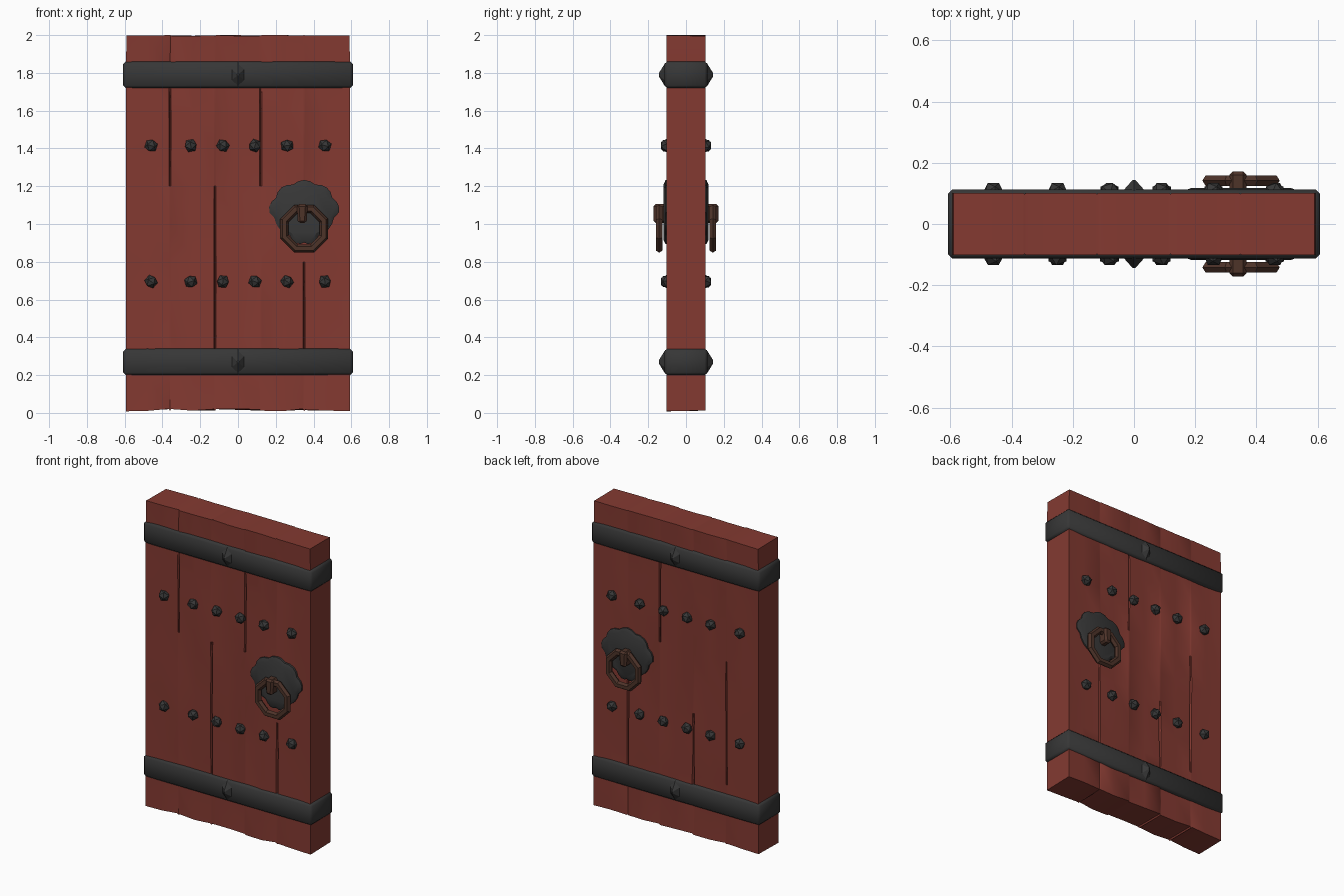
import bpy, bmesh, math, random
from mathutils import Matrix, Vector

random.seed(4)
if "Cube" in bpy.data.objects:
    bpy.data.objects.remove(bpy.data.objects["Cube"])


def material(name, rgb):
    m = bpy.data.materials.new(name)
    m.use_nodes = True
    m.diffuse_color = (*rgb, 1)
    m.node_tree.nodes["Principled BSDF"].inputs["Base Color"].default_value = (*rgb, 1)
    return m


RED = material("red painted wood", (0.23, 0.042, 0.031))
IRON = material("dark iron", (0.038, 0.038, 0.038))
RUST = material("brown iron", (0.075, 0.033, 0.022))


def finish(bm, name, mat, smooth=None):
    bmesh.ops.recalc_face_normals(bm, faces=bm.faces)
    me = bpy.data.meshes.new(name)
    bm.to_mesh(me)
    bm.free()
    me.materials.append(mat)
    ob = bpy.data.objects.new(name, me)
    bpy.context.collection.objects.link(ob)
    if smooth:
        bpy.ops.object.select_all(action="DESELECT")
        ob.select_set(True)
        bpy.context.view_layer.objects.active = ob
        bpy.ops.object.shade_smooth_by_angle(angle=math.radians(smooth))
    return ob


def box(center, size):
    bm = bmesh.new()
    bmesh.ops.create_cube(bm, size=1, matrix=Matrix.Translation(center) @ Matrix.Diagonal((*size, 1)))
    return bm


# Door slab: uneven plank faces with partly open seams
HALF_W, HALF_D, TOP = 0.594, 0.102, 2.0
SEAMS = [-0.36, -0.122, 0.12, 0.35]
bm = box((0, 0, TOP / 2), (2 * HALF_W, 2 * HALF_D, TOP))
cuts = [(x, 0) for s in SEAMS for x in (s - 0.006, s, s + 0.006)]
cuts += [(x, 0) for x in (-0.48, -0.24, 0, 0.24, 0.48)]
cuts += [(0.2 * i, 2) for i in range(1, 10)]
for pos, axis in cuts:
    normal = Vector((0, 0, 0))
    normal[axis] = 1
    bmesh.ops.bisect_plane(bm, geom=bm.verts[:] + bm.edges[:] + bm.faces[:],
                           plane_co=normal * pos, plane_no=normal)
gaps = {(s, side): random.choice([(0.3, 0.9), (1.3, 1.75), (0.4, 1.2), (0.3, 0.7)])
        for s in SEAMS for side in (-1, 1)}
gaps[(-0.122, -1)] = (0.3, 1.1)
gaps[(0.12, -1)] = (1.3, 1.75)
gaps[(0.35, -1)] = (0.35, 0.7)
for v in bm.verts:
    side = 1 if v.co.y > 0 else -1
    seam = next((s for s in SEAMS if abs(v.co.x - s) < 0.002), None)
    inner = 0.05 < v.co.z < 1.9
    if seam is not None:
        lo, hi = gaps[(seam, side)]
        v.co.y -= side * (0.03 if lo < v.co.z < hi else 0.004)
    elif inner and abs(v.co.x) < 0.55:
        v.co.y -= side * random.uniform(0, 0.009)
    if v.co.z < 0.01:
        v.co.z += random.uniform(0.008, 0.022)
    elif v.co.z > 1.99:
        v.co.z -= random.uniform(0, 0.005)
        v.co.x *= 0.993
bm.verts.ensure_lookup_table()
finish(bm, "door_planks", RED, 45)

# Iron bands, each with a shallow peak at the middle of both faces
for name, z in (("upper_band", 1.79), ("lower_band", 0.27)):
    bm = box((0, 0, z), (1.215, 0.226, 0.14))
    bmesh.ops.bevel(bm, geom=bm.edges[:], offset=0.014, segments=1, affect="EDGES")
    finish(bm, name, IRON, 50)
    for side, label in ((-1, "front"), (1, "back")):
        bm = bmesh.new()
        bmesh.ops.create_cone(bm, cap_ends=True, segments=6, radius1=1, radius2=0.12, depth=0.036,
                              matrix=Matrix.Translation((0, side * 0.126, z))
                              @ Matrix.Diagonal((0.042, 1, 0.066, 1))
                              @ Matrix.Rotation(side * -math.pi / 2, 4, "X"))
        finish(bm, f"{name}_peak_{label}", IRON)

# Two rows of faceted studs on each face
for side, label in ((-1, "front"), (1, "back")):
    bm = bmesh.new()
    for z in (1.415, 0.695):
        for x in (-0.46, -0.25, -0.08, 0.09, 0.26, 0.46):
            bmesh.ops.create_icosphere(bm, subdivisions=1, radius=0.036,
                                       matrix=Matrix.Translation((x, side * 0.103, z))
                                       @ Matrix.Rotation(random.uniform(0, 3), 4, "Y"))
    finish(bm, f"studs_{label}", IRON)


# Knocker: scalloped plate, hanging ring and its bracket
def knocker(side, label):
    cx, cz, n = 0.35, 1.06, 36
    bm = bmesh.new()
    rings = []
    for scale, y in ((1, 0.09), (1, 0.108), (0.88, 0.118)):
        ring = []
        for i in range(n):
            a = 2 * math.pi * i / n
            r = scale * (0.172 + 0.016 * abs(math.sin(4.5 * a + math.pi / 4)))
            pinch = 1 + 0.4 * min(0, math.sin(a))
            ring.append(bm.verts.new((cx + r * math.cos(a) * pinch, side * y, cz + 0.92 * r * math.sin(a))))
        rings.append(ring)
    for low, high in zip(rings, rings[1:]):
        for i in range(n):
            j = (i + 1) % n
            bm.faces.new((low[i], low[j], high[j], high[i]))
    bm.faces.new(rings[0])
    bm.faces.new(rings[-1])
    finish(bm, f"knocker_plate_{label}", IRON, 30)

    bm = bmesh.new()
    sides, tube = 8, 6
    grid = []
    for i in range(sides):
        a = 2 * math.pi * (i + 0.5) / sides
        row = []
        for k in range(tube):
            b = 2 * math.pi * k / tube
            r = 0.113 + 0.024 * math.cos(b)
            row.append(bm.verts.new((cx + r * math.cos(a), side * (0.142 + 0.02 * math.sin(b)),
                                     0.975 + r * math.sin(a))))
        grid.append(row)
    for i in range(sides):
        for k in range(tube):
            p, q, m = grid[i], grid[(i + 1) % sides], (k + 1) % tube
            bm.faces.new((p[k], q[k], q[m], p[m]))
    finish(bm, f"knocker_ring_{label}", RUST)

    bm = box((cx - 0.01, side * 0.137, 1.055), (0.058, 0.07, 0.1))
    for v in bm.verts:
        if v.co.z < 1.05:
            v.co.x = cx - 0.01 + (v.co.x - cx + 0.01) * 0.8
    bmesh.ops.bevel(bm, geom=bm.edges[:], offset=0.012, segments=1, affect="EDGES")
    finish(bm, f"knocker_bracket_{label}", RUST)


knocker(-1, "front")
knocker(1, "back")
